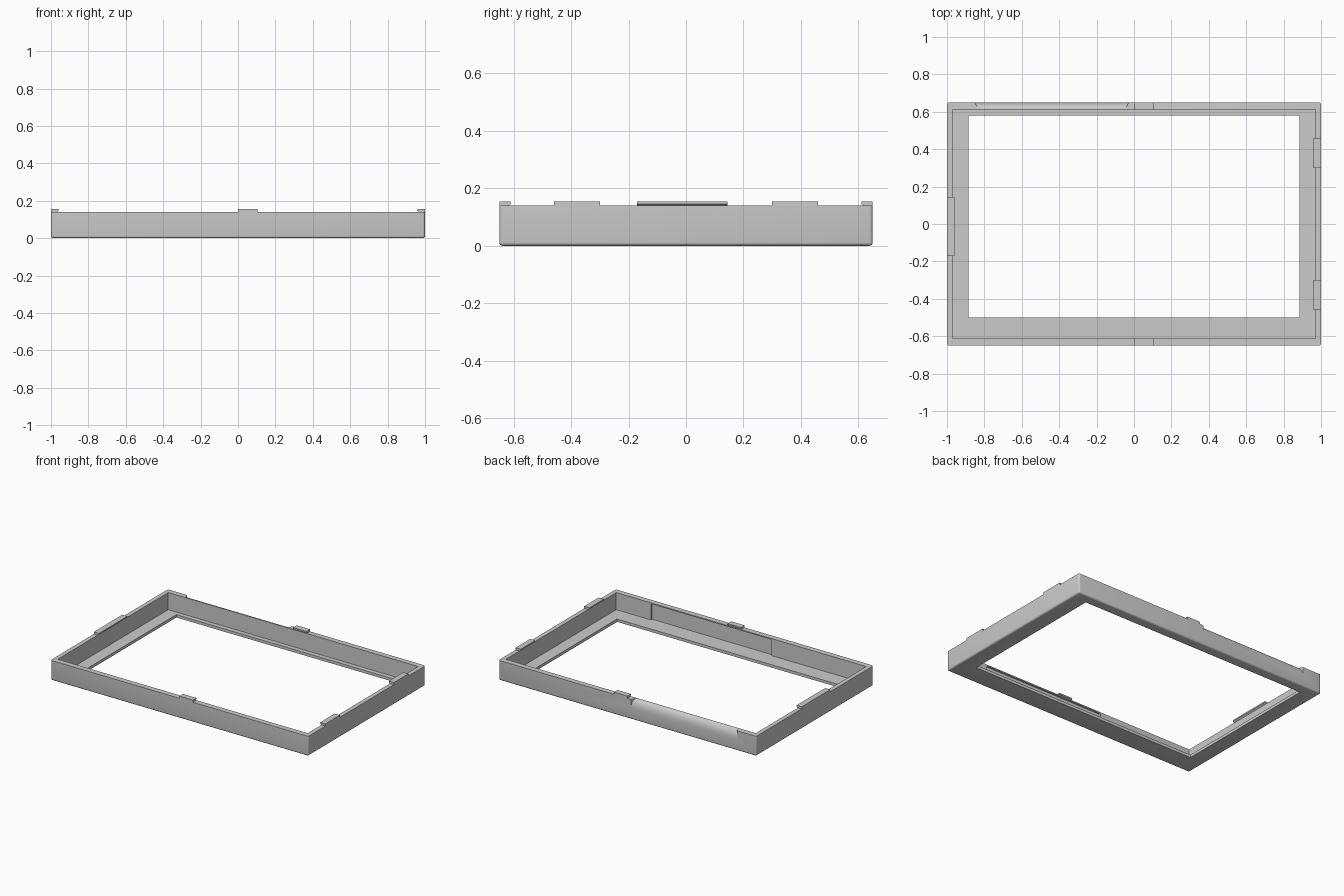
import bpy, bmesh, math
from mathutils import Vector

cube = bpy.data.objects.get("Cube")
if cube:
    bpy.data.objects.remove(cube, do_unlink=True)

grey = bpy.data.materials.new("plain grey")
grey.use_nodes = True
GREY = (0.6, 0.6, 0.6, 1)
grey.diffuse_color = GREY
grey.node_tree.nodes["Principled BSDF"].inputs["Base Color"].default_value = GREY

HX, HY, TOP, WALL, FLOOR = 1.0, 0.65, 0.14, 0.03, 0.02


def finish(name, bm):
    bmesh.ops.recalc_face_normals(bm, faces=bm.faces)
    mesh = bpy.data.meshes.new(name)
    bm.to_mesh(mesh)
    bm.free()
    mesh.materials.append(grey)
    obj = bpy.data.objects.new(name, mesh)
    bpy.context.scene.collection.objects.link(obj)
    return obj


def box(name, lo, hi, bevel=0):
    bm = bmesh.new()
    bmesh.ops.create_cube(bm, size=1)
    lo, hi = Vector(lo), Vector(hi)
    for v in bm.verts:
        v.co = (lo + hi) / 2 + v.co * (hi - lo)
    if bevel:
        # Round every edge except the top rim
        edges = [e for e in bm.edges if min(v.co.z for v in e.verts) < hi.z - 0.001]
        bmesh.ops.bevel(bm, geom=edges, offset=bevel, segments=4, profile=0.5, affect='EDGES')
    return finish(name, bm)


def prism(name, rings):
    """Solid between two matching rings of points."""
    bm = bmesh.new()
    a, b = [[bm.verts.new(p) for p in ring] for ring in rings]
    bm.faces.new(a)
    bm.faces.new(b)
    for i in range(len(a)):
        j = (i + 1) % len(a)
        bm.faces.new((a[i], a[j], b[j], b[i]))
    return finish(name, bm)


def select(obj):
    bpy.ops.object.select_all(action='DESELECT')
    obj.select_set(True)
    bpy.context.view_layer.objects.active = obj


def cut(target, cutter):
    select(target)
    mod = target.modifiers.new("cut", 'BOOLEAN')
    mod.operation, mod.solver, mod.object = 'DIFFERENCE', 'EXACT', cutter
    bpy.ops.object.modifier_apply(modifier=mod.name)
    bpy.data.objects.remove(cutter, do_unlink=True)


# Tray frame: rounded block, hollowed, with an off-centre window in its floor
frame = box("bezel_frame", (-HX, -HY, 0), (HX, HY, TOP), bevel=0.012)
cut(frame, box("hollow", (-HX + WALL, -HY + WALL + 0.008, FLOOR), (HX - WALL, HY - WALL - 0.008, 0.3)))
cut(frame, box("window", (-0.885, -0.5, -0.1), (0.885, 0.58, 0.1)))

# Shallow recess inside the front wall
cut(frame, box("recess", (-0.235, -0.625, FLOOR), (0.7, -0.58, TOP - 0.008)))

# Rounded-over finger grip on the back wall's outer top edge
arc = [math.radians(a) for a in range(0, 91, 10)]
curve = [(0.616 + 0.034 * math.cos(a), 0.08 + 0.06 * math.sin(a)) for a in arc]
outline = [(0.7, 0.08)] + curve + [(0.616, 0.2), (0.7, 0.2)]
rings = [[(x + s * (y - 0.63) * 0.6, y, z) for y, z in outline]
         for x, s in ((-0.84, -1), (-0.04, 1))]
cut(frame, prism("grip", rings))
select(frame)
bpy.ops.object.shade_smooth_by_angle(angle=math.radians(35))

# Snap tabs: hooks on the rim that overhang the inside of the wall
hook = [(0, TOP - 0.002), (0, TOP + 0.015), (0.04, TOP + 0.015),
        (0.04, TOP + 0.006), (0.03, TOP - 0.002)]


def tab(name, axis, side, start, end):
    half = HX if axis == 'x' else HY
    rings = []
    for along in (start, end):
        ring = [(side * (half - d), along, z) for d, z in hook]
        rings.append(ring if axis == 'x' else [(y, x, z) for x, y, z in ring])
    return prism(name, rings)


tab("left_tab_front", 'x', 1, -0.46, -0.3)
tab("left_tab_back", 'x', 1, 0.3, 0.46)
tab("right_tab", 'x', -1, -0.17, 0.145)
tab("front_tab", 'y', -1, 0, 0.105)
tab("back_tab", 'y', 1, 0, 0.105)
